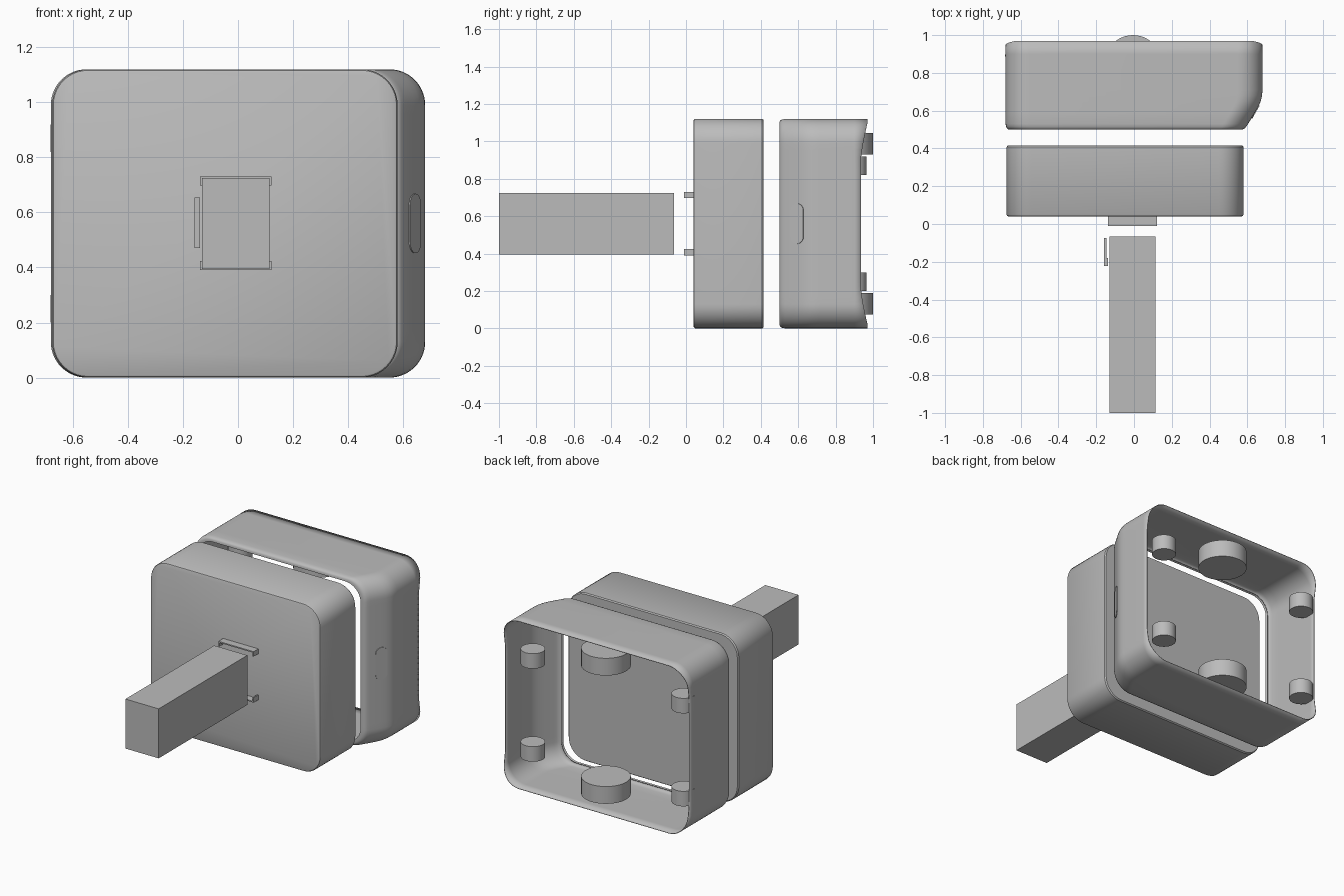
import bpy, bmesh, math
from mathutils import Vector, Matrix

cube = bpy.data.objects.get("Cube")
if cube:
    bpy.data.objects.remove(cube, do_unlink=True)

grey = bpy.data.materials.new("plain_grey")
grey.use_nodes = True
colour = (0.5, 0.5, 0.5, 1)
grey.diffuse_color = colour
grey.node_tree.nodes["Principled BSDF"].inputs["Base Color"].default_value = colour

HEIGHT, RADIUS, MID = 1.12, 0.13, 0.56


def finish(name, bm, angle=30):
    bmesh.ops.recalc_face_normals(bm, faces=bm.faces[:])
    mesh = bpy.data.meshes.new(name)
    bm.to_mesh(mesh)
    bm.free()
    obj = bpy.data.objects.new(name, mesh)
    bpy.context.collection.objects.link(obj)
    mesh.materials.append(grey)
    bpy.ops.object.select_all(action='DESELECT')
    obj.select_set(True)
    bpy.context.view_layer.objects.active = obj
    bpy.ops.object.shade_smooth_by_angle(angle=math.radians(angle))
    return obj


def outline(x0, x1, z0, z1, r, steps=10):
    """Rounded rectangle as a list of x, z pairs."""
    corners = [(x1 - r, z1 - r), (x0 + r, z1 - r), (x0 + r, z0 + r), (x1 - r, z0 + r)]
    pts = []
    for i, (cx, cz) in enumerate(corners):
        for k in range(steps + 1):
            a = math.pi / 2 * (i + k / steps)
            pts.append((cx + r * math.cos(a), cz + r * math.sin(a)))
    return pts


def loft(bm, rings, cap):
    loops = [[bm.verts.new(p) for p in ring] for ring in rings]
    n = len(loops[0])
    for a, b in zip(loops, loops[1:]):
        for i in range(n):
            bm.faces.new((a[i], a[(i + 1) % n], b[(i + 1) % n], b[i]))
    if cap:
        bm.faces.new(loops[0])
        bm.faces.new(loops[-1])


def block(name, x, y, z, parts=None):
    bm = bmesh.new()
    for bx, by, bz in parts or [(x, y, z)]:
        centre = Vector((sum(bx), sum(by), sum(bz))) / 2
        size = Vector((bx[1] - bx[0], by[1] - by[0], bz[1] - bz[0]))
        bmesh.ops.create_cube(bm, size=1, matrix=Matrix.Translation(centre) @ Matrix.Diagonal(size.to_4d()))
    return finish(name, bm)


def disc(name, x, y, z0, z1, r):
    bm = bmesh.new()
    bmesh.ops.create_cone(bm, cap_ends=True, segments=48, radius1=r, radius2=r, depth=z1 - z0,
                          matrix=Matrix.Translation((x, y, (z0 + z1) / 2)))
    return finish(name, bm)


# Front housing: closed rounded box with a fine bevel
bm = bmesh.new()
rings = []
for y, inset in [(0.04, 0.010), (0.043, 0.004), (0.05, 0), (0.407, 0), (0.415, 0.006)]:
    pts = outline(-0.675 + inset, 0.58 - inset, inset, HEIGHT - inset, RADIUS - inset)
    rings.append([(x, y, z) for x, z in pts])
loft(bm, rings, True)
finish("front_housing", bm)


# Rear frame: thin open shell, one side tapering in towards the front
def back_edge(z):
    t = max(0, min(1, (abs(z - MID) - 0.34) / 0.2))
    return 0.935 + 0.035 * t ** 1.3


bm = bmesh.new()
rings = []
# each level: depth, right side, inset of the other sides
for y, right, inset in [(0.515, 0.555, 0.03), (0.5, 0.555, 0.03), (0.5, 0.572, 0.016),
                        (0.505, 0.585, 0.008), (0.515, 0.594, 0.003), (0.53, 0.604, 0),
                        (0.59, 0.64, 0), (0.62, 0.657, 0), (0.65, 0.671, 0),
                        (0.68, 0.678, 0), (0.71, 0.68, 0), (0.9, 0.68, 0), (None, 0.68, 0)]:
    pts = outline(-0.68 + inset, right, inset, HEIGHT - inset, RADIUS - inset / 2, 14)
    # extra points up the side walls let the back edge curve
    full = []
    for (xa, za), (xb, zb) in zip(pts, pts[1:] + pts[:1]):
        cuts = 24 if abs(zb - za) > 0.5 else 1
        full += [(xa + (xb - xa) * k / cuts, za + (zb - za) * k / cuts) for k in range(cuts)]
    rings.append([(x, back_edge(z) if y is None else y, z) for x, z in full])
loft(bm, rings, False)
frame = finish("rear_frame", bm, 35)
shell = frame.modifiers.new("wall", 'SOLIDIFY')
shell.thickness = 0.004
shell.offset = -1

# Side button: thin pill lying on the tapered side
bm = bmesh.new()
pill = outline(-0.04, 0.04, -0.108, 0.108, 0.0399)
loft(bm, [[(x, y, z) for x, z in pill] for y in (-0.004, 0.003)], True)
along = Vector((0.034, 0.06, 0)).normalized()
turn = Matrix.Rotation(math.atan2(along.y, along.x), 4, 'Z')
bm.transform(Matrix.Translation((0.642, 0.594, MID)) @ turn)
finish("side_button", bm)

# Magnets: two large and four small discs, mirrored top to bottom
for level, flip in (("upper", False), ("lower", True)):
    def span(a, b):
        return (HEIGHT - b, HEIGHT - a) if flip else (a, b)
    disc(level + "_large_magnet", -0.005, 0.85, *span(0.93, 1.045), 0.15)
    for side, x in (("left", 0.505), ("right", -0.608)):
        disc(f"{level}_{side}_small_magnet", x, 0.892, *span(0.82, 0.92), 0.074)

    # Bracket: thin bar with a short leg at each end
    y = (-0.01, 0.045)
    bar = ((-0.138, 0.122), y, span(0.722, 0.73))
    legs = [((x, x + 0.008), y, span(0.697, 0.722)) for x in (-0.138, 0.114)]
    block(level + "_bracket", None, None, None, [bar] + legs)

# Handle bar and its small side latch
block("handle", (-0.13, 0.115), (-1, -0.065), (0.395, 0.725))
block("side_latch", None, None, None, [
    ((-0.158, -0.145), (-0.222, -0.073), (0.47, 0.655)),
    ((-0.146, -0.138), (-0.222, -0.18), (0.47, 0.655))])
